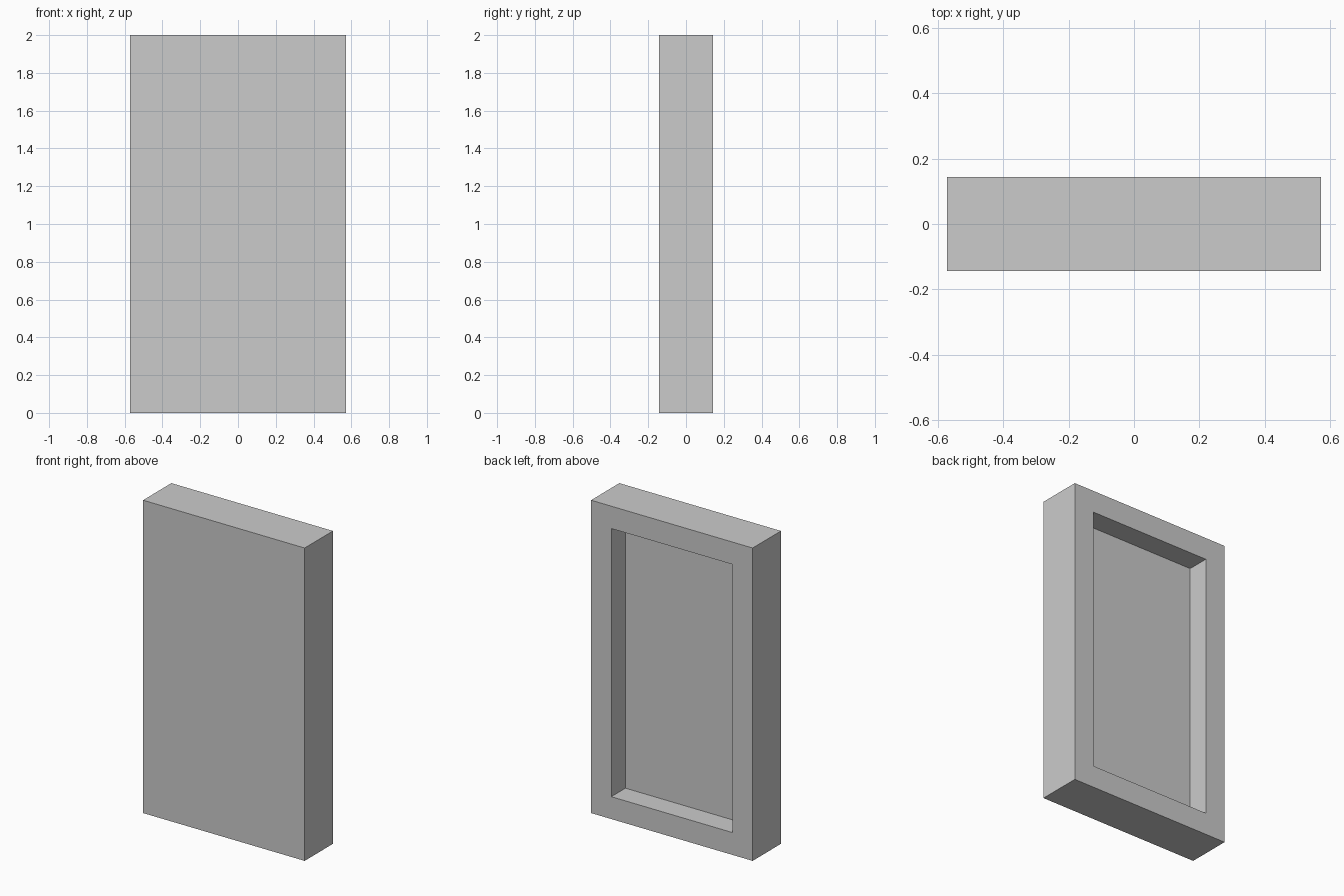
import bpy, bmesh
from mathutils import Matrix, Vector

if "Cube" in bpy.data.objects:
    bpy.data.objects.remove(bpy.data.objects["Cube"])

U = 1 / 7                                # module: the panel is 8 x 2 x 14 modules
W, D, H = 8 * U, 2 * U, 14 * U

# Solid slab standing on the ground
bm = bmesh.new()
bmesh.ops.create_cube(bm, size=1, matrix=Matrix.Translation((0, 0, H / 2)) @ Matrix.Diagonal((W, D, H, 1)))
bm.normal_update()

# Rectangular recess in the back face, one module in from the rim and one deep
back = max(bm.faces, key=lambda f: f.normal.y)
bmesh.ops.inset_region(bm, faces=[back], thickness=U, use_even_offset=True)
floor = bmesh.ops.extrude_discrete_faces(bm, faces=[back])["faces"][0]
bmesh.ops.translate(bm, verts=floor.verts, vec=Vector((0, -U, 0)))
bmesh.ops.recalc_face_normals(bm, faces=bm.faces)

mesh = bpy.data.meshes.new("recessed_panel")
bm.to_mesh(mesh)
bm.free()
bpy.context.collection.objects.link(bpy.data.objects.new("recessed_panel", mesh))
